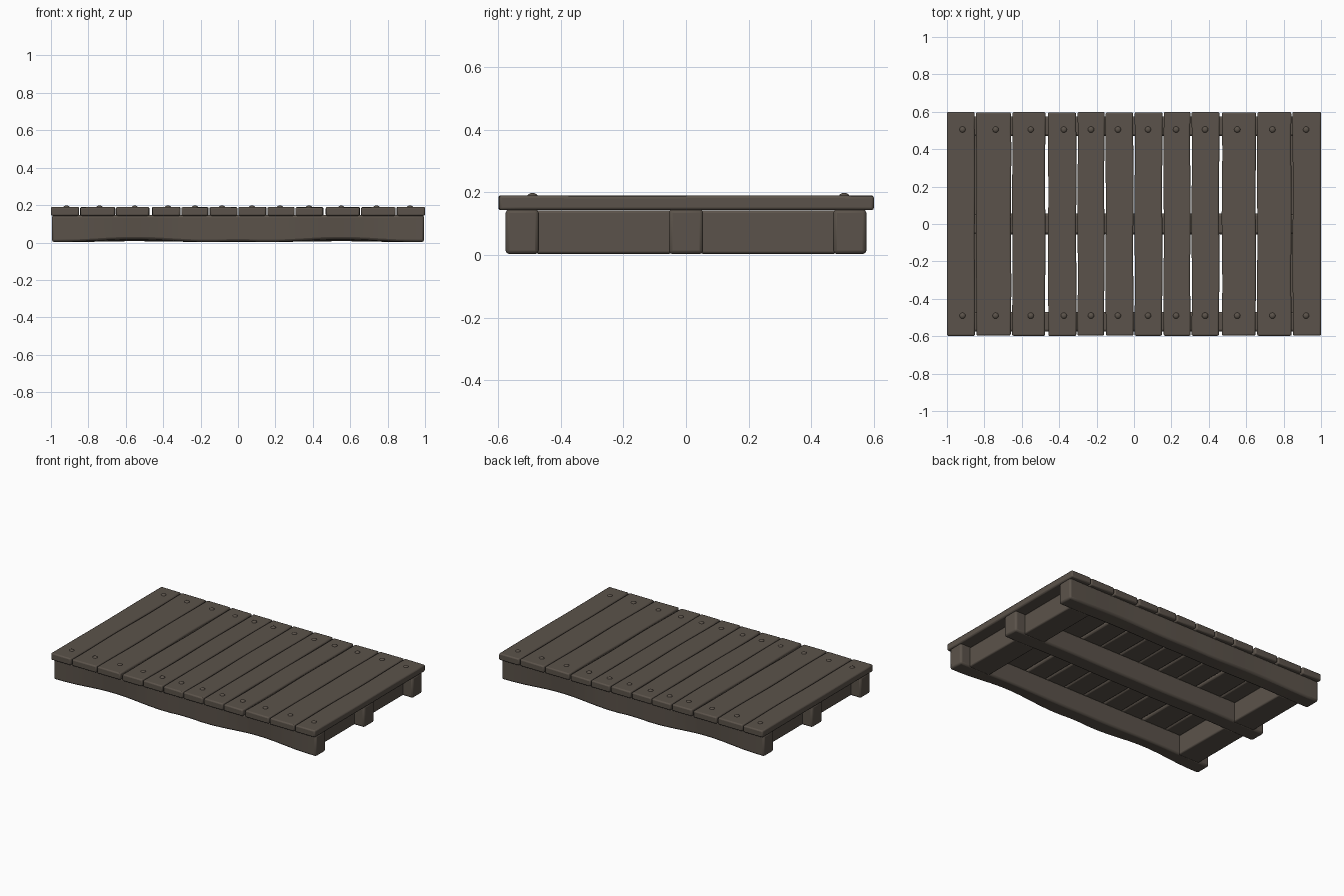
import bpy, bmesh, math, random
from mathutils import Vector

if "Cube" in bpy.data.objects:
    bpy.data.objects.remove(bpy.data.objects["Cube"])

random.seed(4)
wood = bpy.data.materials.new("weathered brown wood")
wood.diffuse_color = (0.105, 0.086, 0.069, 1)
wood.use_nodes = True
wood.node_tree.nodes["Principled BSDF"].inputs["Base Color"].default_value = wood.diffuse_color


def finish(me, name, bevel=0.0, segs=2):
    """Turn a mesh into a shaded object with worn edges."""
    ob = bpy.data.objects.new(name, me)
    bpy.context.collection.objects.link(ob)
    me.materials.append(wood)
    if bevel:
        m = ob.modifiers.new("worn_edges", 'BEVEL')
        m.width, m.segments, m.limit_method = bevel, segs, 'ANGLE'
        m.angle_limit = math.radians(50)
    bpy.ops.object.select_all(action='DESELECT')
    ob.select_set(True)
    bpy.context.view_layer.objects.active = ob
    bpy.ops.object.shade_smooth_by_angle(angle=math.radians(40))
    return ob


def timber(name, lo, hi, axis, cuts, bevel, warp=None):
    """Box from lo to hi, looped along its long axis and warped by a function."""
    bm = bmesh.new()
    bmesh.ops.create_cube(bm, size=1)
    lo, hi = Vector(lo), Vector(hi)
    for v in bm.verts:
        v.co = Vector([lo[i] + (v.co[i] + 0.5) * (hi[i] - lo[i]) for i in range(3)])
    if cuts:
        long_edges = [e for e in bm.edges
                      if abs(e.verts[0].co[axis] - e.verts[1].co[axis]) > 1e-4]
        bmesh.ops.subdivide_edges(bm, edges=long_edges, cuts=cuts, use_grid_fill=True)
    mid = (lo + hi) / 2
    if warp:
        for v in bm.verts:
            warp(v.co, mid)
    me = bpy.data.meshes.new(name)
    bm.to_mesh(me)
    bm.free()
    return finish(me, name, bevel)


# Deck planks: narrow joints, with two wider gaps splitting the deck in three
joints = [-1.0, -.847, -.654, -.467, -.305, -.155, 0, .155, .305, .463, .655, .845, 1.0]
wide = {3, 9}
for i in range(12):
    def gap(j):
        return 0.0 if j in (0, 12) else (0.006 if j in wide else 0.002)
    phase = random.uniform(0, 6)
    drop = random.uniform(0, 0.002)
    end = [random.uniform(0, 0.004) for _ in range(2)]

    def wear(c, mid, p=phase, d=drop, first=i == 0, last=i == 11):
        side = -1 if c.x < mid.x else 1
        if not ((first and side < 0) or (last and side > 0)):
            c.x -= side * 0.0015 * (1 + math.sin(c.y * 9 + p + side))
        if c.z > mid.z:
            c.z -= d + 0.001 * (1 + math.sin(c.y * 7 + p * 2 + side))

    timber(f"deck_plank_{i + 1}",
           (joints[i] + gap(i), -0.6 + end[0], 0.143),
           (joints[i + 1] - gap(i + 1), 0.6 - end[1], 0.191), 1, 14, 0.008, wear)

# Nail heads near both ends of every plank
for row, y in (("front", -0.49), ("back", 0.505)):
    for i, x in enumerate([-.917, -.74, -.552, -.375, -.23, -.086,
                           .075, .225, .38, .552, .74, .92]):
        bm = bmesh.new()
        bmesh.ops.create_uvsphere(bm, u_segments=12, v_segments=8, radius=1)
        for v in bm.verts:
            v.co = Vector((x + v.co.x * 0.017,
                           y + random.uniform(0, 0) + v.co.y * 0.017,
                           0.187 + v.co.z * 0.011))
        me = bpy.data.meshes.new("nail")
        bm.to_mesh(me)
        bm.free()
        finish(me, f"{row}_nail_{i + 1}")


# Long runners: the outer ones are worn away along the bottom outer edge
def runner_wear(c, mid):
    if c.z < mid.z and abs(c.x) < 0.97:
        outer = c.y * mid.y > mid.y * mid.y
        worn = 0.5 + 0.5 * math.cos((abs(c.x) - 0.55) * 8)
        c.z += worn * (0.016 if outer else 0.004)
        if outer:
            c.y -= math.copysign(0.010 * worn, mid.y)


for name, y0, y1 in (("front_runner", -.576, -.47),
                     ("middle_runner", -.055, .055),
                     ("back_runner", .47, .576)):
    timber(name, (-0.995, y0, 0.003), (0.995, y1, 0.146), 0, 24, 0.012, runner_wear)

# Cross beams joining the runners, set in from both ends
for name, s in (("left", -1), ("right", 1)):
    for bay, y0, y1 in (("front", -.48, -.045), ("back", .045, .48)):
        a, b = sorted((s * 0.76, s * 0.92))
        timber(f"{name}_{bay}_cross_beam", (a, y0, 0.004), (b, y1, 0.142), 1, 0, 0.008)
